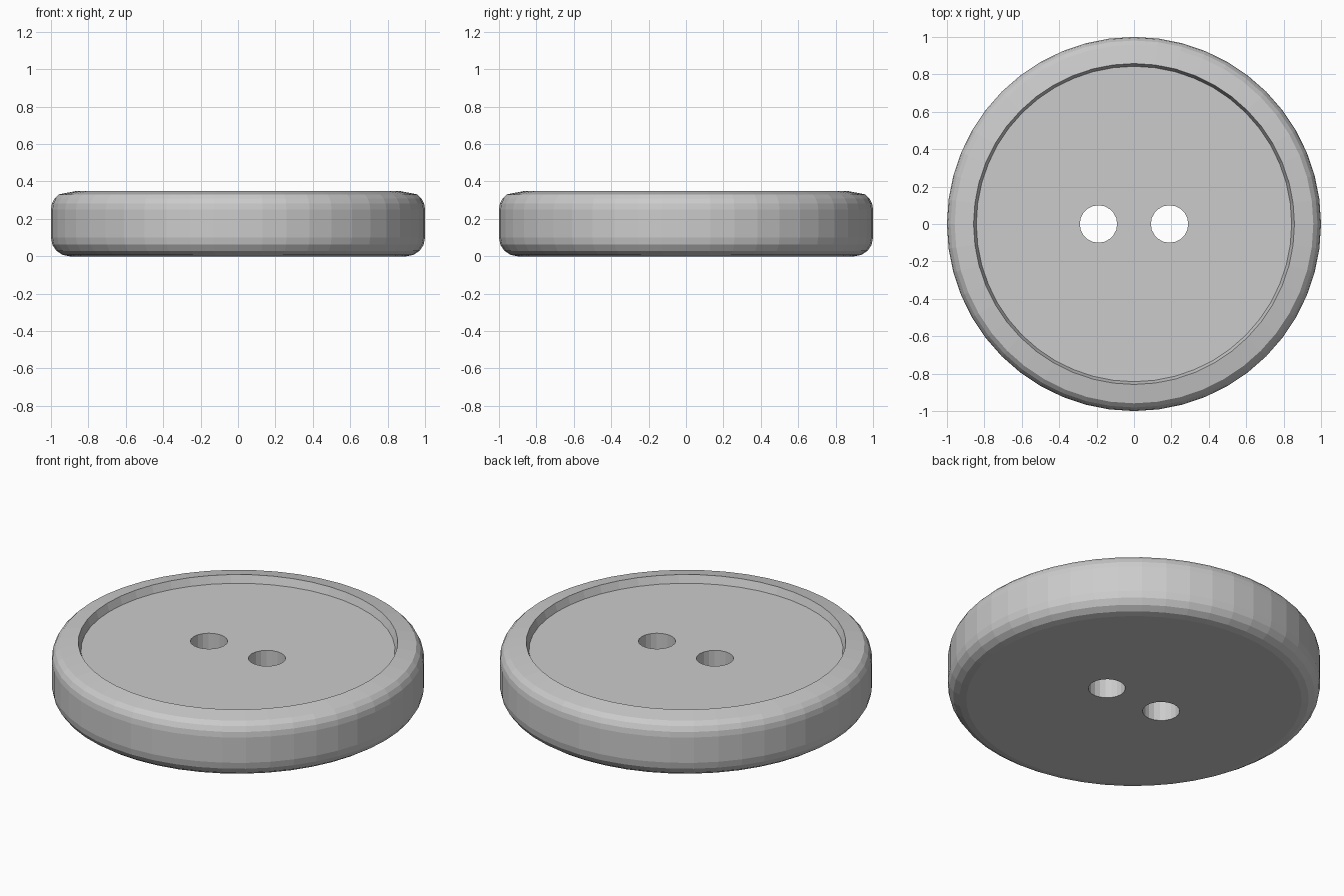
import bpy, bmesh
from math import sin, cos, pi, radians

cube = bpy.data.objects.get("Cube")
if cube:
    bpy.data.objects.remove(cube, do_unlink=True)

SIDES = 48
EDGE = 0.1            # radius of the rounded outer edge
HOLE_X, HOLE_R = 0.19, 0.1

grey = bpy.data.materials.new("button grey")
grey.use_nodes = True
colour = (0.6, 0.6, 0.6, 1)
grey.diffuse_color = colour
grey.node_tree.nodes["Principled BSDF"].inputs["Base Color"].default_value = colour


def lathe(name, profile, sides):
    """Revolve (radius, height) points around z and cap both ends."""
    bm = bmesh.new()
    rings = [[bm.verts.new((r * cos(2 * pi * i / sides), r * sin(2 * pi * i / sides), z))
              for i in range(sides)] for r, z in profile]
    for low, high in zip(rings, rings[1:]):
        for i in range(sides):
            j = (i + 1) % sides
            bm.faces.new((low[i], low[j], high[j], high[i]))
    bm.faces.new(rings[0][::-1])
    bm.faces.new(rings[-1])
    mesh = bpy.data.meshes.new(name)
    bm.to_mesh(mesh)
    bm.free()
    mesh.materials.append(grey)
    obj = bpy.data.objects.new(name, mesh)
    bpy.context.collection.objects.link(obj)
    return obj


def arc(height, angles):
    """Points of the rounded outer edge about a centre at the given height."""
    return [(1 - EDGE + EDGE * cos(radians(a)), height + EDGE * sin(radians(a)))
            for a in angles]


# Body: rounded bottom, straight side, sloped rim, recessed floor
profile = arc(EDGE, (-90, -67.5, -45, -22.5, 0)) + arc(0.25, (0, 18, 36, 54))
profile += [(0.858, 0.35), (0.843, 0.305)]
body = lathe("button_body", profile, SIDES)

# Two thread holes
for side, x in (("right", -HOLE_X), ("left", HOLE_X)):
    cutter = lathe(side + "_hole_cutter", [(HOLE_R, -0.2), (HOLE_R, 0.6)], 20)
    cutter.location.x = x
    cutter.hide_render = True
    cutter.hide_set(True)
    cut = body.modifiers.new(side + "_hole", "BOOLEAN")
    cut.operation = "DIFFERENCE"
    cut.solver = "EXACT"
    cut.object = cutter
